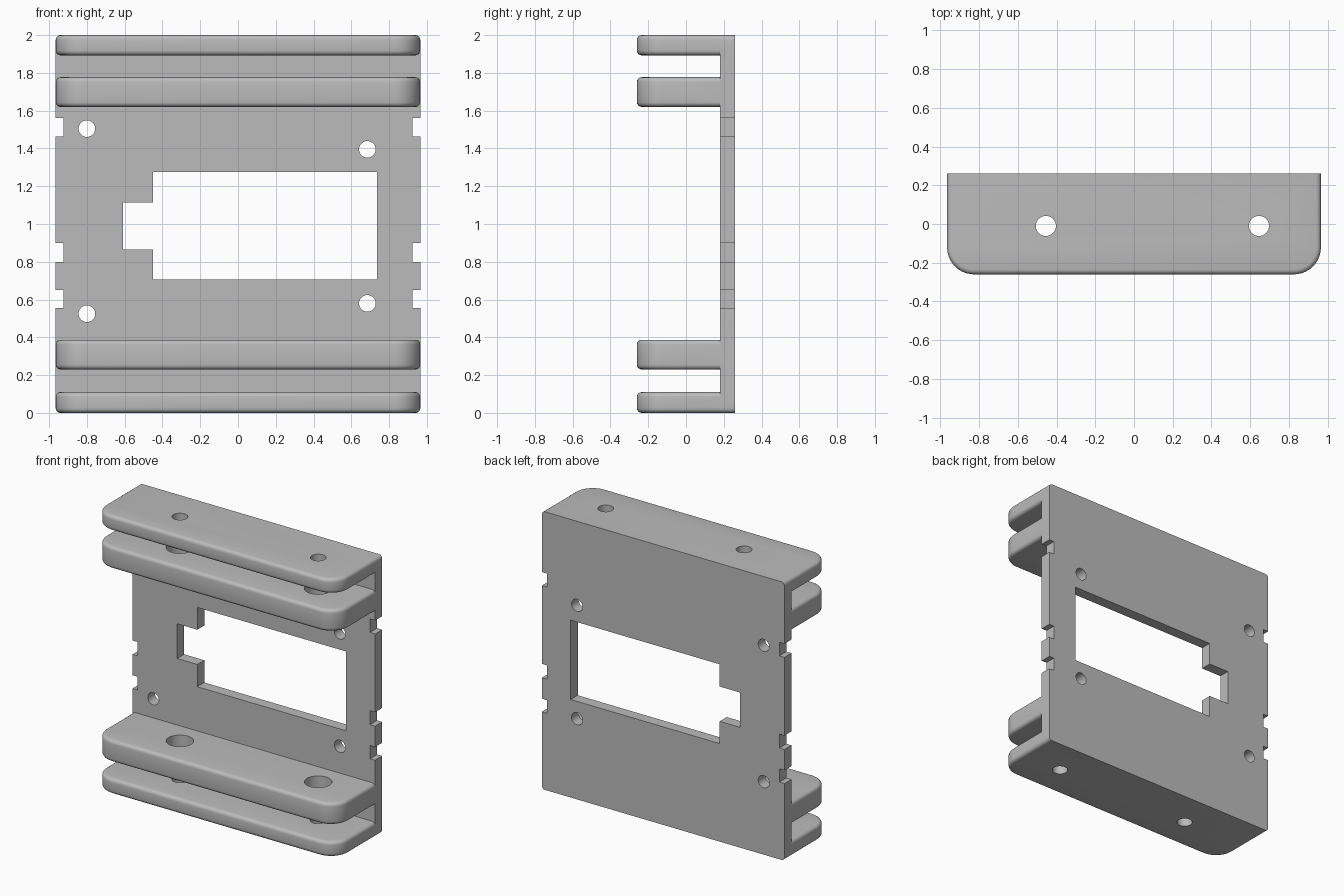
import bpy
import bmesh
from math import cos, sin, pi

cube = bpy.data.objects.get("Cube")
if cube:
    bpy.data.objects.remove(cube, do_unlink=True)

grey = bpy.data.materials.new("plain grey")
grey.use_nodes = True
colour = (0.5, 0.5, 0.5, 1)
grey.diffuse_color = colour
grey.node_tree.nodes["Principled BSDF"].inputs["Base Color"].default_value = colour

HALF_W, FRONT, BACK, INNER = 0.965, -0.26, 0.26, 0.18


def prism(name, points, axis, lo, hi, fillet=0):
    """Extrude a flat outline along y or z, rounding the rims except at the back."""
    bm = bmesh.new()
    place = (lambda a, b, c: (a, c, b)) if axis == "y" else (lambda a, b, c: (a, b, c))
    face = bm.faces.new([bm.verts.new(place(a, b, lo)) for a, b in points])
    out = bmesh.ops.extrude_face_region(bm, geom=[face])
    verts = [v for v in out["geom"] if isinstance(v, bmesh.types.BMVert)]
    step = (0, hi - lo, 0) if axis == "y" else (0, 0, hi - lo)
    bmesh.ops.translate(bm, verts=verts, vec=step)
    bmesh.ops.recalc_face_normals(bm, faces=bm.faces)
    if fillet:
        back = max(v.co.y for v in bm.verts) - 0.001
        rims = [e for e in bm.edges
                if abs(e.verts[0].co.z - e.verts[1].co.z) < 1e-5
                and min(v.co.y for v in e.verts) < back]
        bmesh.ops.bevel(bm, geom=rims, offset=fillet, segments=4,
                        profile=0.5, affect="EDGES")
    mesh = bpy.data.meshes.new(name)
    bm.to_mesh(mesh)
    bm.free()
    mesh.materials.append(grey)
    obj = bpy.data.objects.new(name, mesh)
    bpy.context.collection.objects.link(obj)
    return obj


def rect(x0, x1, b0, b1):
    return [(x0, b0), (x1, b0), (x1, b1), (x0, b1)]


def circle(x, b, r, n=32):
    return [(x + r * cos(2 * pi * i / n), b + r * sin(2 * pi * i / n)) for i in range(n)]


def combine(target, other, operation):
    mod = target.modifiers.new("combine", "BOOLEAN")
    mod.operation, mod.solver, mod.object = operation, "EXACT", other
    bpy.context.view_layer.objects.active = target
    bpy.ops.object.modifier_apply(modifier=mod.name)
    bpy.data.objects.remove(other, do_unlink=True)


def shelf_outline(back, r=0.14, n=10):
    arc = [(pi / 2 * i / n) for i in range(n + 1)]
    right = [(HALF_W - r + r * sin(a), FRONT + r - r * cos(a)) for a in arc]
    left = [(-x, y) for x, y in reversed(right)]
    return right + [(HALF_W, back), (-HALF_W, back)] + left


# Back plate, kept inside the rounded ends of the outer shelves
bracket = prism("mounting_bracket", rect(-HALF_W, HALF_W, 0.05, 1.95), "y", INNER, BACK)

# Paired shelves at the bottom and the top
for lo, hi, back in ((0, 0.11, BACK), (0.23, 0.387, 0.22),
                     (1.62, 1.777, 0.22), (1.893, 2, BACK)):
    combine(bracket, prism("shelf", shelf_outline(back), "z", lo, hi, 0.025), "UNION")

# Window with a side tab
window = [(-0.45, 0.705), (0.735, 0.705), (0.735, 1.275), (-0.45, 1.275),
          (-0.45, 1.115), (-0.61, 1.115), (-0.61, 0.865), (-0.45, 0.865)]
cutters = [prism("window_cutter", window, "y", 0.1, 0.4)]

# Screw holes in the plate
for x, z in ((-0.8, 1.505), (-0.8, 0.525), (0.685, 1.395), (0.685, 0.58)):
    cutters.append(prism("screw_cutter", circle(x, z, 0.044), "y", 0.1, 0.4))

# Notches along both sides
for z0, z1 in ((0.555, 0.65), (0.8, 0.9), (1.463, 1.56)):
    for x0, x1 in ((-1.1, -0.925), (0.925, 1.1)):
        cutters.append(prism("notch_cutter", rect(x0, x1, z0, z1), "y", 0.1, 0.4))

# Small holes in the outer shelves, wide access holes in the inner shelves
for x in (-0.455, 0.645):
    cutters.append(prism("bolt_cutter", circle(x, -0.01, 0.052), "z", -0.1, 2.1))
    cutters.append(prism("access_cutter", circle(x, -0.01, 0.09), "z", 0.17, 1.83))

for cutter in cutters:
    combine(bracket, cutter, "DIFFERENCE")

# One colour and smooth fillets
bracket.data.materials.clear()
bracket.data.materials.append(grey)
for poly in bracket.data.polygons:
    poly.material_index = 0
bpy.ops.object.select_all(action="DESELECT")
bracket.select_set(True)
bpy.context.view_layer.objects.active = bracket
bpy.ops.object.shade_smooth_by_angle(angle=pi / 6)
